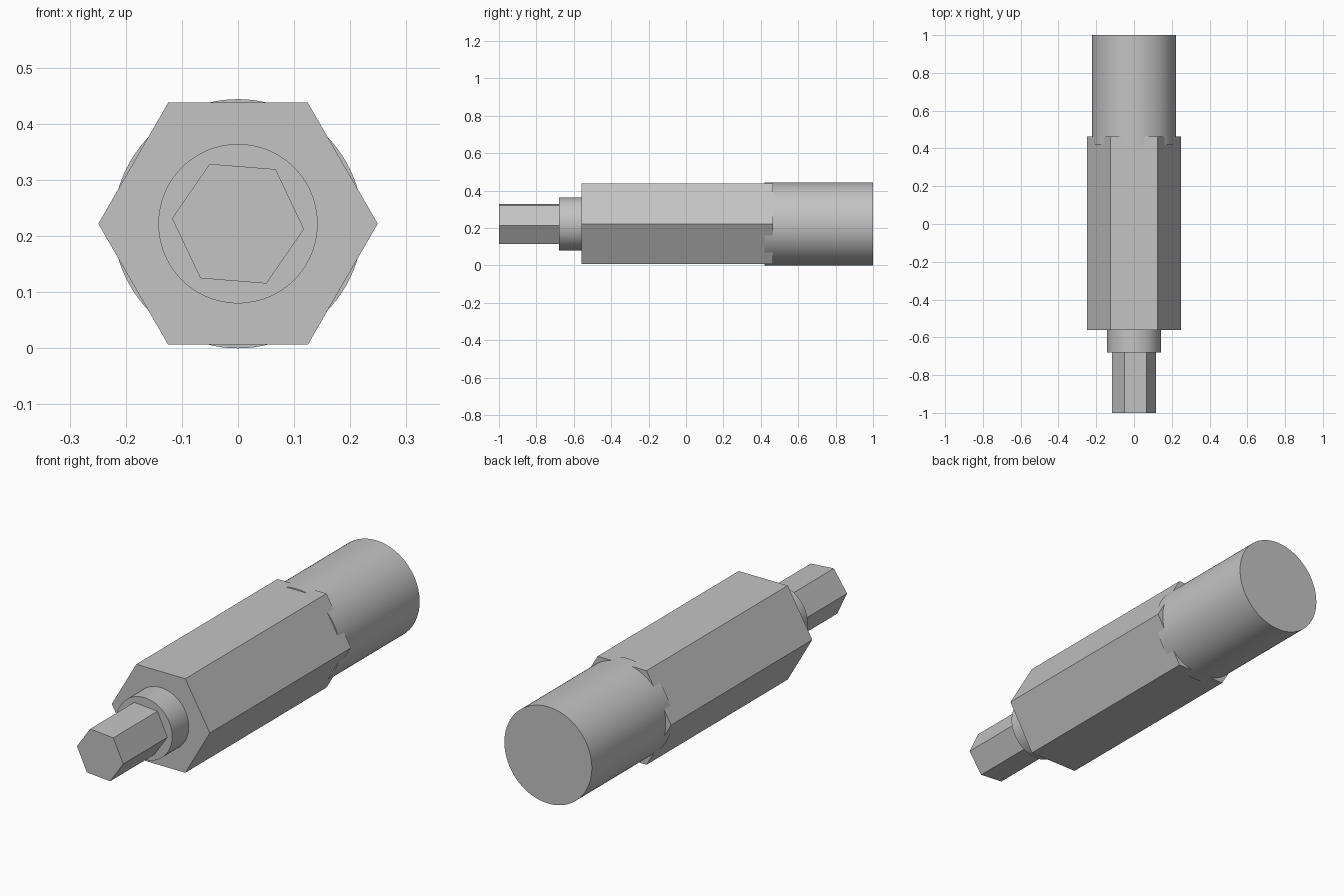
import bpy
import bmesh
import math

cube = bpy.data.objects.get("Cube")
if cube:
    bpy.data.objects.remove(cube, do_unlink=True)

AXIS_Z = 0.222  # height of the common axis

steel = bpy.data.materials.new("plain_grey")
steel.use_nodes = True
grey = (0.55, 0.55, 0.55, 1)
steel.diffuse_color = grey
steel.node_tree.nodes["Principled BSDF"].inputs["Base Color"].default_value = grey


def prism(name, radius, y0, y1, sides, turn=0.0, smooth=False):
    """Solid prism along y; turn rotates its first corner away from +x."""
    bm = bmesh.new()
    angles = [math.radians(turn) + math.tau * i / sides for i in range(sides)]
    ring = [bm.verts.new((radius * math.cos(a), y0, AXIS_Z + radius * math.sin(a)))
            for a in angles]
    cap = bm.faces.new(ring)
    extruded = bmesh.ops.extrude_face_region(bm, geom=[cap], use_keep_orig=True)
    moved = [v for v in extruded["geom"] if isinstance(v, bmesh.types.BMVert)]
    bmesh.ops.translate(bm, verts=moved, vec=(0, y1 - y0, 0))
    bmesh.ops.recalc_face_normals(bm, faces=bm.faces[:])
    mesh = bpy.data.meshes.new(name)
    bm.to_mesh(mesh)
    bm.free()
    mesh.materials.append(steel)
    obj = bpy.data.objects.new(name, mesh)
    bpy.context.collection.objects.link(obj)
    if smooth:
        bpy.ops.object.select_all(action='DESELECT')
        obj.select_set(True)
        bpy.context.view_layer.objects.active = obj
        bpy.ops.object.shade_smooth_by_angle(angle=math.radians(30))
    return obj


# Front drive tip, slightly turned about the axis
prism("hex_tip", 0.118, -1.0, -0.68, 6, turn=-4.6)
# Round collar behind the tip
prism("collar", 0.142, -0.68, -0.56, 96, smooth=True)
# Long hexagonal body
prism("hex_body", 0.249, -0.56, 0.464, 6)
# Rear round shank, overlapping the end of the body
prism("round_shank", 0.222, 0.42, 1.0, 96, smooth=True)
